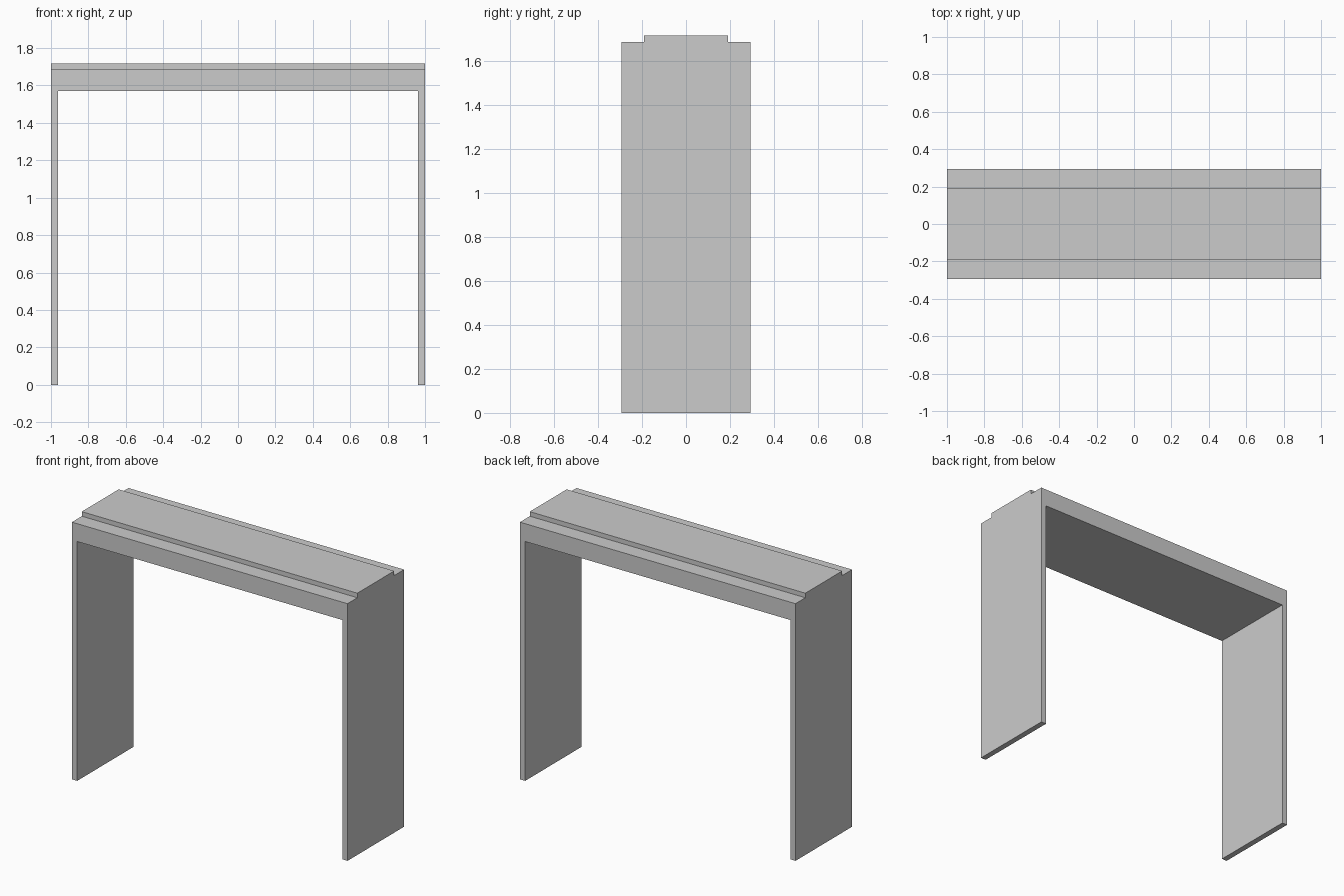
import bpy
import bmesh
from mathutils import Vector

if "Cube" in bpy.data.objects:
    bpy.data.objects.remove(bpy.data.objects["Cube"])

HALF_DEPTH = 0.293     # half of the front-to-back size
LEDGE_Z = 1.687        # height of the front and back ledges
TOP_Z = 1.717          # height of the raised strip
STRIP = 0.191          # half width of the raised strip

bm = bmesh.new()

# Arch profile: two thin side panels joined by a deep lintel
half = [(1, LEDGE_Z), (1, 0), (0.962, 0), (0.962, 1.57)]
outline = half + [(-x, z) for x, z in reversed(half)]
face = bm.faces.new([bm.verts.new((x, -HALF_DEPTH, z)) for x, z in outline])
ext = bmesh.ops.extrude_face_region(bm, geom=[face])
bmesh.ops.translate(bm, vec=(0, 2 * HALF_DEPTH, 0),
                    verts=[v for v in ext["geom"] if isinstance(v, bmesh.types.BMVert)])
bmesh.ops.recalc_face_normals(bm, faces=bm.faces)

# Raised strip: split the top face lengthwise and lift the middle
for y in (-STRIP, STRIP):
    top = [f for f in bm.faces if f.normal.z > 0.9 and f.calc_center_median().z > 1.6]
    geom = top + list({e for f in top for e in f.edges} | {v for f in top for v in f.verts})
    bmesh.ops.bisect_plane(bm, geom=geom, plane_co=(0, y, 0), plane_no=(0, 1, 0))
bm.normal_update()
middle = [f for f in bm.faces if f.normal.z > 0.9
          and (f.calc_center_median() - Vector((0, 0, LEDGE_Z))).length < 0.05]
ext = bmesh.ops.extrude_face_region(bm, geom=middle)
bmesh.ops.translate(bm, vec=(0, 0, TOP_Z - LEDGE_Z),
                    verts=[v for v in ext["geom"] if isinstance(v, bmesh.types.BMVert)])
bmesh.ops.delete(bm, geom=[f for f in middle if f.is_valid], context='FACES_ONLY')
bmesh.ops.recalc_face_normals(bm, faces=bm.faces)

mesh = bpy.data.meshes.new("surround_frame")
bm.to_mesh(mesh)
bm.free()
bpy.context.collection.objects.link(bpy.data.objects.new("surround_frame", mesh))
